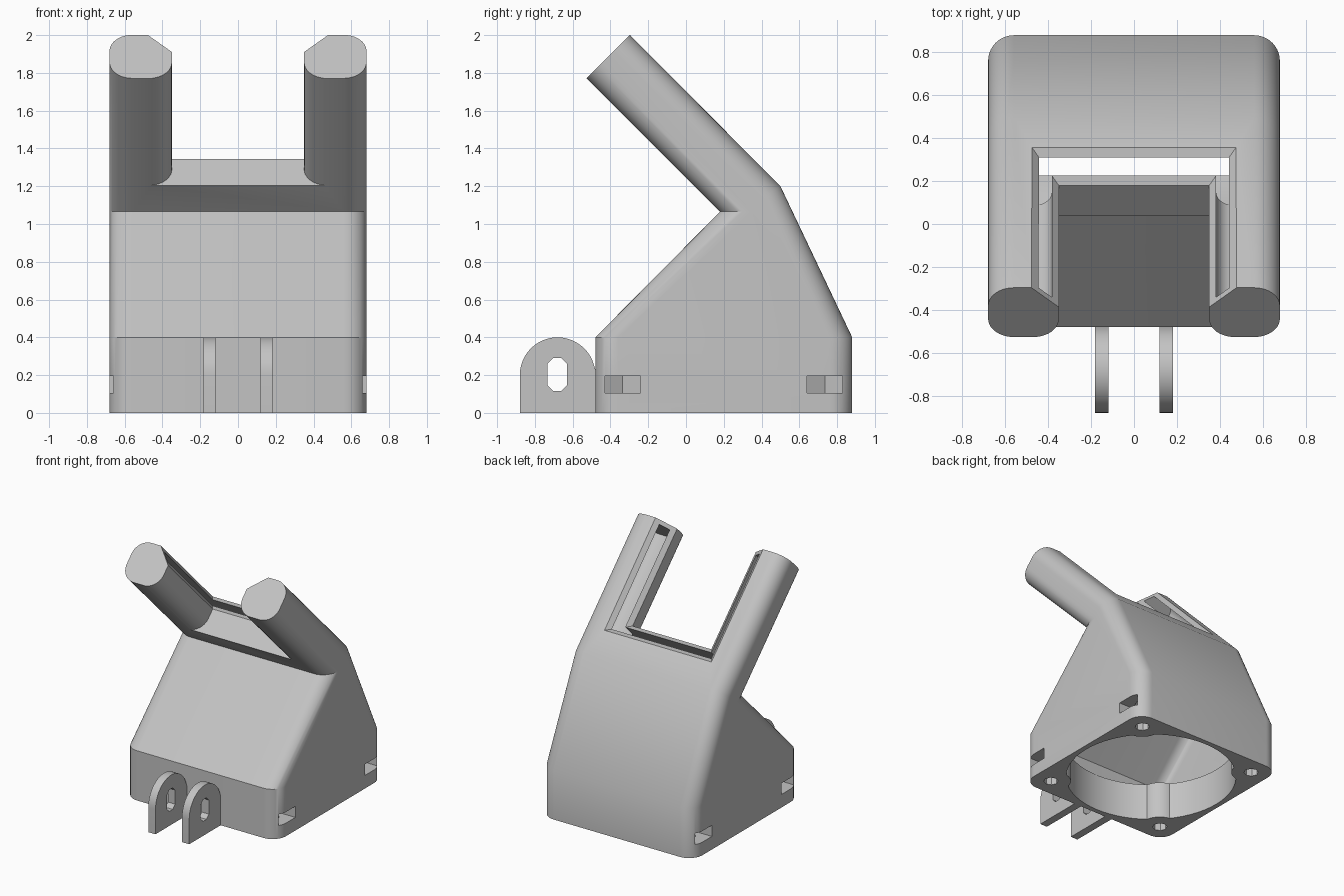
import bpy, bmesh
from math import sin, cos, pi, sqrt, radians
from mathutils import Vector

if "Cube" in bpy.data.objects:
    bpy.data.objects.remove(bpy.data.objects["Cube"])

HALF, MID_Y, RAD, WALL = 0.68, 0.20, 0.12, 0.033
U_LOW, U_HIGH = 0.88, 1.205          # underside and top of the tilted duct
BAR_END, ARM_END = 0.824, 1.625      # distances along the tilted duct
ARM_IN = 0.35
SCREW = 0.535
STEPS = 10

grey = bpy.data.materials.new("light_grey_plastic")
grey.use_nodes = True
tone = (0.55, 0.55, 0.55, 1)
grey.diffuse_color = tone
grey.node_tree.nodes["Principled BSDF"].inputs["Base Color"].default_value = tone


def rounded_rect(cx, cy, hx, hy, r):
    pts = []
    for k, (sx, sy) in enumerate([(1, 1), (-1, 1), (-1, -1), (1, -1)]):
        for i in range(STEPS + 1):
            a = (k + i / STEPS) * pi / 2
            pts.append((cx + sx * (hx - r) + r * cos(a), cy + sy * (hy - r) + r * sin(a)))
    return pts


def tilt(x, u, v):
    """Duct coordinates: u across the thickness, v along the 45 degree run."""
    return Vector((x, (u - v) / sqrt(2), (u + v) / sqrt(2)))


def base_ring(z, w=0):
    h = HALF - w
    return [Vector((x, y, z)) for x, y in rounded_rect(0, MID_Y, h, h, RAD - w)]


def elbow_ring(w=0):
    """Mitred section where the hood bends into the duct."""
    h = HALF - w
    inward = Vector((0, -0.82, -0.58))
    front = Vector((0, 0.18 + w * sqrt(2), 1.065))
    back = Vector((0, 0.5, 1.2)) + inward * w
    pts = []
    for x, y in rounded_rect(0, 0, h, h, RAD - w):
        edge = back + inward * (h - y) if y > 0 else front + Vector((0, (h + y) * sqrt(2), 0))
        pts.append(edge + Vector((x, 0, 0)))
    return pts


def duct_ring(v, w=0):
    mid, half = (U_LOW + U_HIGH) / 2, (U_HIGH - U_LOW) / 2
    return [tilt(x, u, v) for x, u in rounded_rect(0, mid, HALF - w, half - w, RAD - w)]


def make(name, bm):
    bmesh.ops.recalc_face_normals(bm, faces=bm.faces[:])
    me = bpy.data.meshes.new(name)
    bm.to_mesh(me)
    bm.free()
    ob = bpy.data.objects.new(name, me)
    bpy.context.collection.objects.link(ob)
    return ob


def loft(name, rings):
    """Closed skin through rings that share one point order."""
    bm = bmesh.new()
    rows = [[bm.verts.new(p) for p in ring] for ring in rings]
    for low, high in zip(rows, rows[1:]):
        for i in range(len(low)):
            bm.faces.new((low[i - 1], low[i], high[i], high[i - 1]))
    bm.faces.new(rows[0])
    bm.faces.new(rows[-1])
    return make(name, bm)


def hull(name, pts):
    bm = bmesh.new()
    for p in pts:
        bm.verts.new(p)
    res = bmesh.ops.convex_hull(bm, input=bm.verts[:])
    spare = {g for key in ("geom_interior", "geom_unused") for g in res[key]
             if isinstance(g, bmesh.types.BMVert)}
    bmesh.ops.delete(bm, geom=list(spare), context="VERTS")
    bmesh.ops.dissolve_limit(bm, angle_limit=0.003, verts=bm.verts[:], edges=bm.edges[:])
    return make(name, bm)


def prism(name, x, y, z0, z1, r, n):
    ring = [(x + r * cos(2 * pi * i / n), y + r * sin(2 * pi * i / n)) for i in range(n)]
    return loft(name, [[Vector((a, b, z)) for a, b in ring] for z in (z0, z1)])


def box(name, lo, hi):
    return hull(name, [Vector((x, y, z)) for x in (lo[0], hi[0])
                       for y in (lo[1], hi[1]) for z in (lo[2], hi[2])])


def fork_gap(name, w=0):
    """Space between the arms, flared below by the arms' rounded edges."""
    r, low, half = RAD - w, U_LOW + w, ARM_IN + w
    side = [(half + r + 0.01, low - 0.01)]
    for i in range(1, STEPS + 1):
        a = i / STEPS * pi / 2
        side.append((half + r - r * sin(a), low + r - r * cos(a)))
    side.append((half, U_HIGH + 0.1))
    outline = side + [(-x, u) for x, u in reversed(side)]
    return loft(name, [[tilt(x, u, v) for x, u in outline] for v in (BAR_END - w, ARM_END + 0.2)])


def combine(target, other, op):
    """Apply a boolean and discard the helper object."""
    mod = target.modifiers.new("cut", "BOOLEAN")
    mod.operation, mod.solver, mod.object = op, "EXACT", other
    other.hide_render = True
    bpy.context.view_layer.update()
    deps = bpy.context.evaluated_depsgraph_get()
    me = bpy.data.meshes.new_from_object(target.evaluated_get(deps))
    target.modifiers.clear()
    target.data = me
    bpy.data.objects.remove(other)


def finish(ob):
    ob.data.materials.clear()
    ob.data.materials.append(grey)
    bpy.ops.object.select_all(action="DESELECT")
    ob.select_set(True)
    bpy.context.view_layer.objects.active = ob
    bpy.ops.object.shade_smooth_by_angle(angle=radians(30))


# Outer hood and forked duct
duct = loft("duct_hood", [base_ring(0), base_ring(0.4), elbow_ring(), duct_ring(ARM_END)])
combine(duct, fork_gap("fork_gap"), "DIFFERENCE")

# Bevel round the inside of the fork
bevel = []
for rise in (-0.01, 0.25):
    for v in (BAR_END - rise, ARM_END + 0.3):
        bevel += [tilt(s * (ARM_IN + rise), 1.077 + rise, v) for s in (-1, 1)]
combine(duct, hull("fork_bevel", bevel), "DIFFERENCE")

# Hollow air passage, which breaks through the bevel as the outlet slot
hollow = loft("air_passage", [base_ring(0.3, WALL), base_ring(0.4, WALL),
                              elbow_ring(WALL), duct_ring(ARM_END - WALL, WALL)])
combine(hollow, fork_gap("passage_gap", WALL), "DIFFERENCE")
combine(duct, hollow, "DIFFERENCE")

# Round fan opening with screw posts, screw holes and nut slots
corners = [(sx * SCREW, MID_Y + sy * SCREW) for sx in (-1, 1) for sy in (-1, 1)]
fan = prism("fan_opening", 0, MID_Y, -0.1, 0.32, 0.64, 64)
for x, y in corners:
    combine(fan, prism("post", x, y, -0.2, 0.5, 0.15, 32), "DIFFERENCE")
combine(duct, fan, "DIFFERENCE")
for x, y in corners:
    s = 1 if x > 0 else -1
    combine(duct, prism("screw_hole", x, y, -0.1, 0.25, 0.055, 8), "DIFFERENCE")
    nut = prism("nut_slot", x, y, 0.105, 0.195, 0.108, 6)
    combine(nut, box("nut_entry", (x, y - 0.0933, 0.1052), (x + s * 0.3, y + 0.0933, 0.1948)),
            "UNION")
    combine(duct, nut, "DIFFERENCE")
finish(duct)

# Mounting lugs with slotted holes
for s, name in ((-1, "right_mounting_lug"), (1, "left_mounting_lug")):
    x0, x1 = s * 0.15 - 0.032, s * 0.15 + 0.032
    outline = [(-0.88, 0), (-0.47, 0), (-0.47, 0.2)]
    outline += [(-0.68 + 0.2 * cos(i * pi / 24), 0.2 + 0.2 * sin(i * pi / 24)) for i in range(25)]
    lug = hull(name, [Vector((x, y, z)) for y, z in outline for x in (x0, x1)])
    slot = []
    for i in range(8):
        a = (i + 0.5) * pi / 4
        y, z = -0.682 + 0.056 * cos(a), 0.203 + 0.056 * sin(a) + (0.035 if sin(a) > 0 else -0.035)
        slot += [Vector((x, y, z)) for x in (x0 - 0.1, x1 + 0.1)]
    combine(lug, hull("lug_slot", slot), "DIFFERENCE")
    finish(lug)
